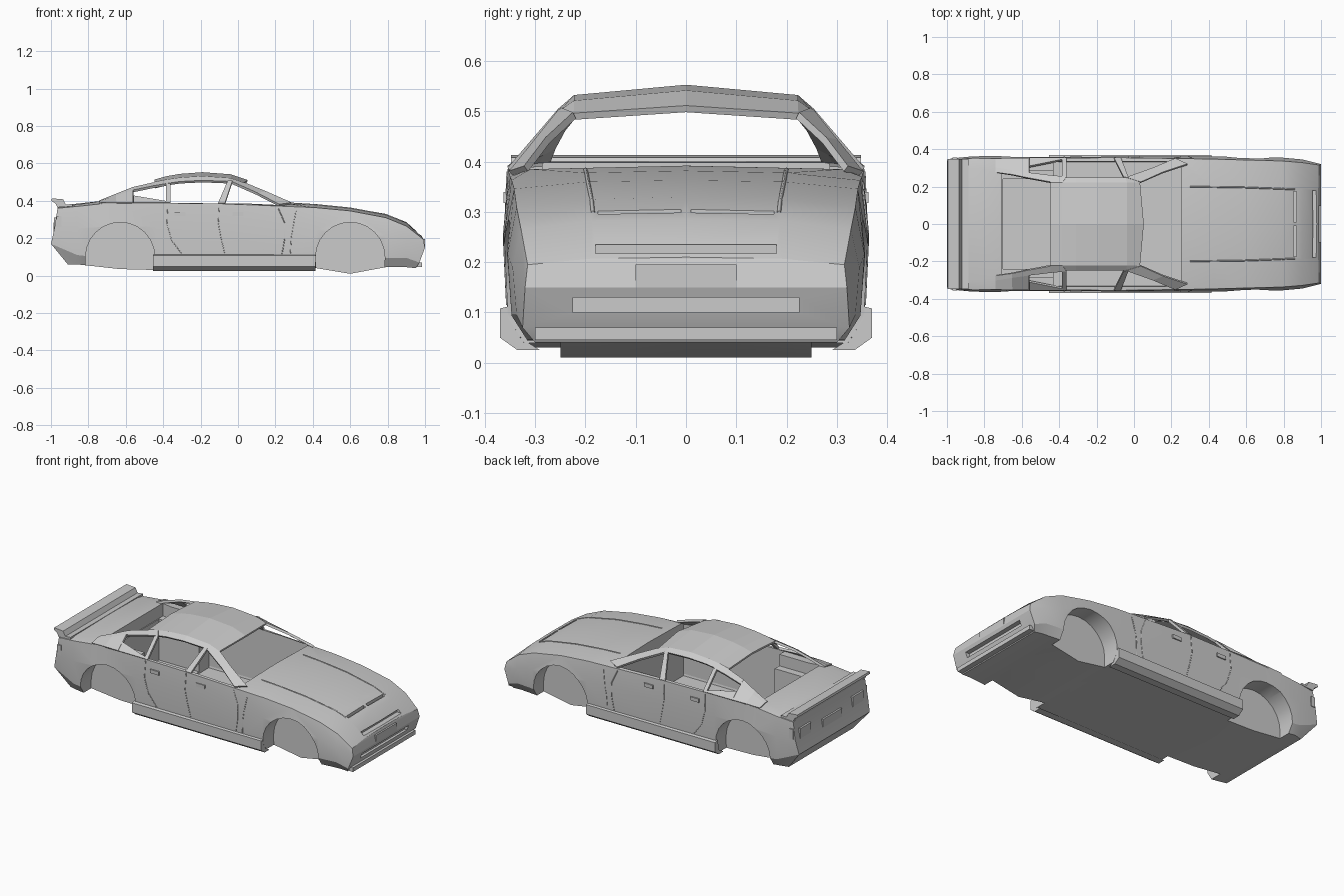
import bpy, bmesh, math
from mathutils import Vector
from mathutils.bvhtree import BVHTree

if "Cube" in bpy.data.objects:
    bpy.data.objects.remove(bpy.data.objects["Cube"])


def make(name, verts, faces, mirror=False, thick=0):
    bm = bmesh.new()
    vs = [bm.verts.new(v) for v in verts]
    for f in faces:
        bm.faces.new([vs[i] for i in f])
    bmesh.ops.remove_doubles(bm, verts=bm.verts[:], dist=1e-5)
    bmesh.ops.recalc_face_normals(bm, faces=bm.faces[:])
    me = bpy.data.meshes.new(name)
    bm.to_mesh(me)
    bm.free()
    ob = bpy.data.objects.new(name, me)
    bpy.context.collection.objects.link(ob)
    if mirror:
        m = ob.modifiers.new("mirror", 'MIRROR')
        m.use_axis = (False, True, False)
    if thick:
        s = ob.modifiers.new("solid", 'SOLIDIFY')
        s.thickness, s.offset = thick, 0
    return ob


def panel(name, rows, thick=0.014):
    """Sheet through rows of points, mirrored left to right."""
    n = len(rows[0])
    faces = [(r * n + i, r * n + i + 1, (r + 1) * n + i + 1, (r + 1) * n + i)
             for r in range(len(rows) - 1) for i in range(n - 1)]
    return make(name, [p for row in rows for p in row], faces, True, thick)


def prism(name, prof, a, b, axis='y', mirror=False):
    """Extrude an xz profile along y, or a yz profile along x."""
    put = (lambda p, t: (p[0], t, p[1])) if axis == 'y' else (lambda p, t: (t, p[0], p[1]))
    n = len(prof)
    faces = [tuple(range(n)), tuple(range(2 * n - 1, n - 1, -1))]
    faces += [(i, (i + 1) % n, n + (i + 1) % n, n + i) for i in range(n)]
    return make(name, [put(p, t) for t in (a, b) for p in prof], faces, mirror)


def box(name, x0, x1, y0, y1, z0, z1, mirror=False):
    return prism(name, [(x0, z0), (x1, z0), (x1, z1), (x0, z1)], y0, y1, 'y', mirror)


def cut(ob, cutter):
    m = ob.modifiers.new("cut", 'BOOLEAN')
    m.operation, m.solver, m.object = 'DIFFERENCE', 'EXACT', cutter
    bpy.context.view_layer.objects.active = ob
    bpy.ops.object.modifier_apply(modifier=m.name)
    bpy.data.objects.remove(cutter)


# Lower body: lofted half sections from tail to nose
def ring(x, zb, ym, yt, zt, yh, zh, zc):
    return [(x, 0, zb), (x, ym - .04, zb), (x, ym - .008, zb + .05), (x, ym, .6 * zt + .03),
            (x, yt, zt), (x, yh, zh), (x, 0, zc)]


tail = [(-.91, 0, .06), (-.91, .31, .06), (-1, .34, .17), (-.98, .35, .26),
        (-.965, .345, .36), (-.965, .30, .37), (-.965, 0, .37)]
nose = [(.95, 0, .04), (.95, .30, .04), (.97, .325, .07), (1, .32, .15),
        (.99, .315, .195), (.985, .19, .207), (.985, 0, .21)]
stations = [
    (-.86, .06, .362, .352, .37, .30, .38, .385), (-.72, .045, .363, .35, .385, .275, .40, .40),
    (-.63, .035, .36, .35, .388, .27, .39, .39), (-.44, .03, .358, .352, .388, .30, .39, .39),
    (-.10, .03, .36, .355, .385, .31, .388, .388), (.26, .03, .362, .35, .37, .31, .385, .392),
    (.42, .04, .362, .347, .363, .20, .378, .382), (.60, .01, .36, .342, .346, .195, .36, .363),
    (.79, .045, .355, .337, .31, .19, .325, .33), (.90, .045, .345, .328, .265, .187, .283, .286)]
rings = [tail] + [ring(*s) for s in stations] + [nose]
full = [r + [(x, -y, z) for x, y, z in r[5:0:-1]] for r in rings]
N = 12
faces = [(r * N + i, r * N + (i + 1) % N, (r + 1) * N + (i + 1) % N, (r + 1) * N + i)
         for r in range(len(full) - 1) for i in range(N)]
for o in (0, (len(full) - 1) * N):
    faces += [(o, o + 1, o + 11), (o + 5, o + 6, o + 7)]
    faces += [(o + i, o + i + 1, o + 11 - i, o + 12 - i) for i in range(1, 5)]
body = make("lower_body", [p for r in full for p in r], faces)
skin = BVHTree.FromPolygons([tuple(v.co) for v in body.data.vertices],
                            [tuple(p.vertices) for p in body.data.polygons])

# Wheel wells, cabin and front openings
for cx in (-.63, .60):
    circle = [(cx + .185 * math.cos(a * math.pi / 12), .10 + .185 * math.sin(a * math.pi / 12))
              for a in range(13)] + [(cx - .18, -.1), (cx + .18, -.1)]
    for s in (1, -1):
        cut(body, prism("well_cutter", circle, .25 * s, .5 * s))
cut(body, box("cabin_cutter", -.43, .25, -.335, .335, .06, .6))
cut(body, box("rear_cabin_cutter", -.70, -.42, -.24, .24, .07, .6))
cut(body, box("shelf_cutter", -.705, -.42, -.285, .285, .32, .6))
cut(body, box("grille_cutter", .965, 1.1, -.225, .225, .10, .13))
cut(body, box("lamp_slot_cutter", .945, 1.1, -.18, .18, .217, .235))
for y0, y1 in ((.01, .175), (-.175, -.01)):
    cut(body, box("vent_cutter", .852, .868, y0, y1, .285, .4))
bpy.ops.object.select_all(action='DESELECT')
body.select_set(True)
bpy.context.view_layer.objects.active = body
bpy.ops.object.shade_smooth_by_angle(angle=math.radians(22))

# Roof skin
roof_line = [(-.445, .507, .495, .472), (-.38, .525, .508, .488), (-.31, .537, .518, .498),
             (-.19, .546, .526, .504), (-.04, .535, .515, .498)]
roof = panel("roof", [[(x, 0, c), (x, .22, e), (x, .245, l)] for x, c, e, l in roof_line]
             + [[(.05, 0, .505), (.03, .222, .49), (-.01, .245, .49)]])

# Pillars, quarter window rails and sail panels
panel("front_pillar", [[(-.045, .247, .502), (.035, .222, .492)],
                       [(.10, .298, .438), (.155, .275, .443)],
                       [(.22, .348, .376), (.285, .318, .386)]])
panel("middle_pillar", [[(-.055, .247, .503), (-.03, .247, .503)],
                        [(-.107, .35, .383), (-.07, .35, .383)]])
panel("rear_pillar", [[(-.385, .247, .49), (-.362, .247, .49)],
                      [(-.385, .35, .385), (-.362, .35, .385)]])
panel("quarter_rail", [[(-.36, .25, .49), (-.38, .22, .508)],
                       [(-.445, .258, .476), (-.445, .222, .494)],
                       [(-.56, .272, .452), (-.56, .243, .468)]])
panel("sail_panel", [[(-.56, .35, .386), (-.56, .272, .452), (-.56, .243, .468)],
                     [(-.65, .35, .386), (-.65, .285, .42), (-.65, .262, .432)],
                     [(-.74, .348, .383), (-.74, .30, .393), (-.74, .275, .396)]])
panel("quarter_sill", [[(-.56, .35, .386), (-.56, .306, .423)],
                       [(-.38, .351, .386), (-.38, .342, .393)]])

# Side sills
prism("side_sill", [(.29, .025), (.335, .025), (.37, .05), (.37, .108), (.345, .114), (.33, .05)],
      -.455, .415, 'x', True)

# Rear spoiler and bumper strip
prism("rear_spoiler", [(-.965, .365), (-.975, .385), (-.998, .40), (-.995, .413), (-.935, .408),
                       (-.92, .38), (-.885, .383), (-.885, .37)], -.348, .348)
box("front_lip", .94, .985, -.30, .30, .045, .07)
box("front_plate", .97, 1.0, -.10, .10, .15, .195)
box("rear_plate", -.987, -.96, -.09, .09, .235, .285)
box("tail_lamp", -.984, -.95, .20, .305, .25, .31, True)
box("side_lamp", -.97, -.945, .33, .356, .26, .32, True)


# Panel gaps: thin raised strips projected on the body skin
def seam(name, path, side=True, r=.0025):
    cu = bpy.data.curves.new(name, 'CURVE')
    cu.dimensions, cu.bevel_depth, cu.bevel_resolution = '3D', r, 0
    pts = []
    for (a, b), (c, d) in zip(path, path[1:]):
        for k in range(5):
            u, v = a + (c - a) * k / 4, b + (d - b) * k / 4
            start, ray = ((u, 1, v), (0, -1, 0)) if side else ((u, v, 1), (0, 0, -1))
            hit = skin.ray_cast(Vector(start), Vector(ray))[0]
            if hit:
                pts.append(hit)
    for s in (1, -1):
        sp = cu.splines.new('POLY')
        sp.points.add(len(pts) - 1)
        for p, h in zip(sp.points, pts):
            p.co = (h.x, h.y * s, h.z, 1)
    ob = bpy.data.objects.new(name, cu)
    bpy.context.collection.objects.link(ob)


seam("rear_door_gap", [(-.375, .38), (-.38, .28), (-.355, .19), (-.30, .115)])
seam("middle_door_gap", [(-.10, .38), (-.105, .28), (-.09, .20), (-.07, .115)])
seam("front_door_gap", [(.215, .36), (.25, .28), (.25, .20), (.235, .115)])
seam("front_wing_gap", [(.31, .345), (.285, .20), (.28, .115)])
seam("hood_crease", [(.30, .20), (.60, .195), (.86, .185)], False, .004)

# Door handles
for x in (-.31, .0):
    box("door_handle", x - .03, x + .03, .35, .363, .318, .34, True)
